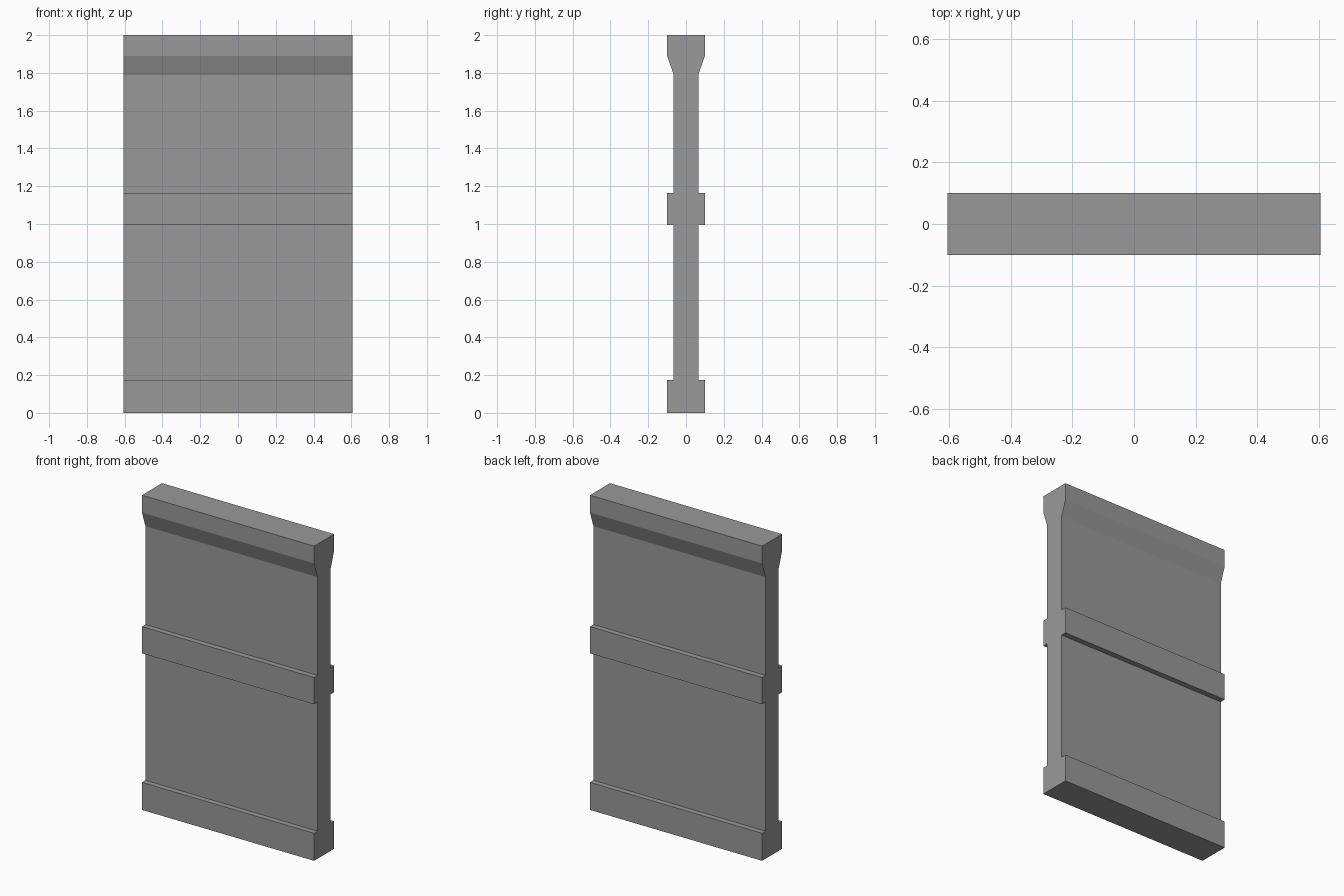
import bpy
import bmesh

cube = bpy.data.objects.get("Cube")
if cube:
    bpy.data.objects.remove(cube, do_unlink=True)

HALF_LENGTH = 0.605
WIDE, THIN = 0.10, 0.065

# Plain grey for the whole wall
grey = bpy.data.materials.new("plain_grey")
grey.use_nodes = True
colour = (0.32, 0.32, 0.32, 1)
grey.diffuse_color = colour
grey.node_tree.nodes["Principled BSDF"].inputs["Base Color"].default_value = colour

# Half section from the foot, past the middle rail, to the flared cap
half_section = [
    (WIDE, 0), (WIDE, 0.175), (THIN, 0.175),
    (THIN, 0.995), (WIDE, 0.995), (WIDE, 1.165), (THIN, 1.165),
    (THIN, 1.79), (WIDE, 1.89), (WIDE, 2),
]
section = half_section + [(-y, z) for y, z in reversed(half_section)]

# Sweep the mirrored section along the wall
bm = bmesh.new()
end = bm.faces.new([bm.verts.new((-HALF_LENGTH, y, z)) for y, z in section])
swept = bmesh.ops.extrude_face_region(bm, geom=[end], use_keep_orig=True)
moved = [v for v in swept["geom"] if isinstance(v, bmesh.types.BMVert)]
bmesh.ops.translate(bm, verts=moved, vec=(2 * HALF_LENGTH, 0, 0))
bmesh.ops.recalc_face_normals(bm, faces=bm.faces)

mesh = bpy.data.meshes.new("wall_panel")
bm.to_mesh(mesh)
bm.free()
mesh.materials.append(grey)
wall = bpy.data.objects.new("wall_panel", mesh)
bpy.context.collection.objects.link(wall)
